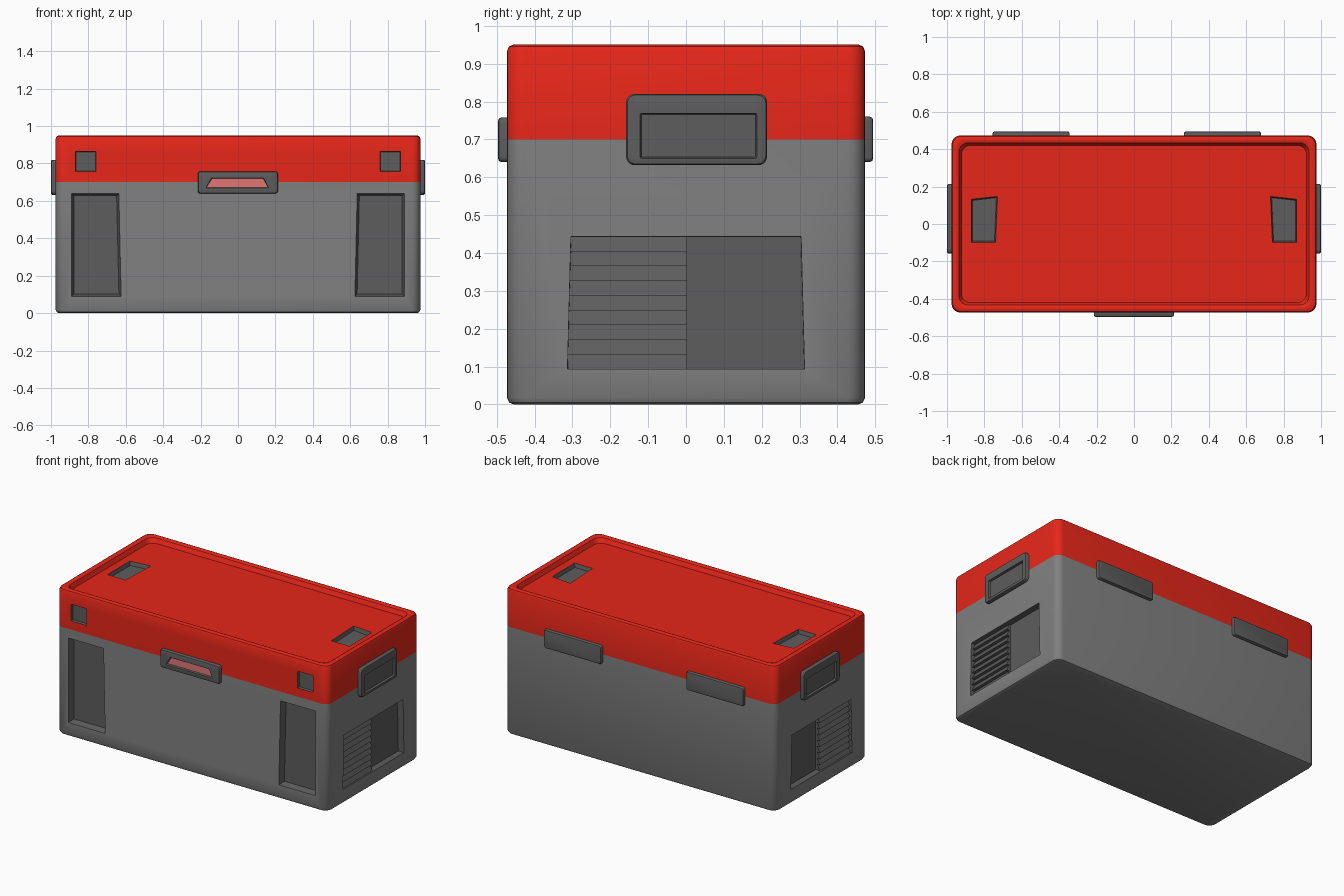
import bpy, bmesh, math
from mathutils import Vector

if "Cube" in bpy.data.objects:
    bpy.data.objects.remove(bpy.data.objects["Cube"])


def material(name, rgb):
    m = bpy.data.materials.new(name)
    m.diffuse_color = (*rgb, 1)
    m.use_nodes = True
    m.node_tree.nodes["Principled BSDF"].inputs["Base Color"].default_value = m.diffuse_color
    return m


GREY = material("body_grey", (0.22, 0.22, 0.22))
DARK = material("trim_dark", (0.11, 0.11, 0.11))
RED = material("lid_red", (0.8, 0.02, 0.01))
PINK = material("latch_pink", (0.75, 0.18, 0.18))

HX, HY = 0.975, 0.473   # half width and half depth of the box
FLOOR = 0.915           # height of the sunken lid panel


def rect(u0, u1, v0, v1):
    return [(u0, v0), (u1, v0), (u1, v1), (u0, v1)]


def inset(q, k):
    (a, b), (c, d), (e, f), (g, h) = q
    return [(a + k, b + k), (c - k, d + k), (e - k, f - k), (g + k, h - k)]


def rounded(q, r, n=5):
    """Polygon with circular corners, n + 1 points per corner."""
    pts, q, w = [], [Vector(p) for p in q], math.sqrt(0.5)
    for i, p in enumerate(q):
        a = p + (q[i - 1] - p).normalized() * r
        b = p + (q[(i + 1) % len(q)] - p).normalized() * r
        for j in range(n + 1):
            t = j / n
            k = ((1 - t) ** 2, 2 * w * t * (1 - t), t * t)
            pts.append((a * k[0] + p * k[1] + b * k[2]) / sum(k))
    return pts


def loft(bm, rings, mat=0, cap_mat=None):
    vs = [[bm.verts.new(p) for p in ring] for ring in rings]
    faces = []
    for a, b in zip(vs, vs[1:]):
        for i in range(len(a)):
            j = (i + 1) % len(a)
            faces.append(bm.faces.new((a[i], a[j], b[j], b[i])))
    faces += [bm.faces.new(vs[0][::-1]), bm.faces.new(vs[-1])]
    for f in faces:
        f.material_index = mat
    if cap_mat is not None:
        faces[-1].material_index = cap_mat
    bmesh.ops.recalc_face_normals(bm, faces=faces)


def finish(name, bm, mats):
    me = bpy.data.meshes.new(name)
    bm.to_mesh(me)
    bm.free()
    for m in mats:
        me.materials.append(m)
    ob = bpy.data.objects.new(name, me)
    bpy.context.collection.objects.link(ob)
    return ob


def select(ob):
    bpy.ops.object.select_all(action='DESELECT')
    ob.select_set(True)
    bpy.context.view_layer.objects.active = ob


def smooth(ob):
    select(ob)
    bpy.ops.object.shade_smooth_by_angle(angle=math.radians(32))


# Surface frames: u, v along the face, d outward
def front(s):
    return lambda u, v, d: (s * u, -HY - d, v)


def back(u, v, d):
    return (u, HY + d, v)


def side(s):
    return lambda u, v, d: (s * (HX + d), u, v)


def top(s):
    return lambda u, v, d: (s * u, v, FLOOR + d)


def pocket(bm, frame, quad, depth, taper):
    loft(bm, [[frame(u, v, 0.02) for u, v in inset(quad, -taper * 0.02 / depth)],
              [frame(u, v, -depth) for u, v in inset(quad, taper)]], mat=1)


def cut(ob, bm):
    cutter = finish("cutter", bm, ob.data.materials)
    cutter.hide_render = True
    mod = ob.modifiers.new("pockets", 'BOOLEAN')
    mod.operation, mod.solver, mod.object = 'DIFFERENCE', 'EXACT', cutter
    select(ob)
    bpy.ops.object.modifier_apply(modifier=mod.name)
    bpy.data.objects.remove(cutter)


def shell(name, levels, mats):
    """Stack of rounded rectangles: (inset, z, corner radius)."""
    bm = bmesh.new()
    box = rect(-HX, HX, -HY, HY)
    loft(bm, [[(p.x, p.y, z) for p in rounded(inset(box, k), r)] for k, z, r in levels])
    return finish(name, bm, mats)


def plate(name, frame, quad, h, r, hole=None, sink=0.0, floor=None):
    """Raised rounded plate, optionally with a recessed panel."""
    levels = [(quad, -0.01, r), (quad, h - 0.008, r),
              (inset(quad, 0.003), h - 0.002, r), (inset(quad, 0.009), h, r)]
    if hole:
        levels += [(hole, h, 0.004), (inset(hole, 0.003), h - sink, 0.004)]
    bm = bmesh.new()
    loft(bm, [[frame(p.x, p.y, d) for p in rounded(q, rr)] for q, d, rr in levels],
         cap_mat=1 if floor else None)
    smooth(finish(name, bm, [DARK] + ([floor] if floor else [])))


# Tub with front and side pockets
tub = shell("tub", [(0.018, 0, 0.045), (0.006, 0.005, 0.045), (0, 0.018, 0.045),
                    (0, 0.70, 0.045)], [GREY, DARK])
bm = bmesh.new()
for s in (1, -1):
    pocket(bm, front(s), [(0.625, 0.09), (0.89, 0.09), (0.89, 0.64), (0.637, 0.64)], 0.04, 0.012)
    pocket(bm, side(s), [(-0.313, 0.093), (0.313, 0.093), (0.304, 0.443), (-0.304, 0.443)], 0.04, 0.001)
cut(tub, bm)
smooth(tub)

# Lid with raised rim, sunken panel and pockets
lid = shell("lid", [(0, 0.70, 0.045), (0, 0.932, 0.045), (0.005, 0.945, 0.045),
                    (0.016, 0.95, 0.045), (0.028, 0.95, 0.045), (0.040, 0.944, 0.045),
                    (0.046, 0.93, 0.045), (0.052, FLOOR, 0.05), (0.07, FLOOR, 0.05)], [RED, DARK])
bm = bmesh.new()
for s in (1, -1):
    pocket(bm, front(s), rect(0.76, 0.87, 0.757, 0.865), 0.015, 0.003)
    pocket(bm, top(s), [(0.74, -0.098), (0.87, -0.098), (0.87, 0.132), (0.73, 0.147)], 0.025, 0.006)
cut(lid, bm)
smooth(lid)

# Louvres in the front half of each side vent
N, Z0, Z1 = 9, 0.093, 0.443
for s, label in ((1, "right"), (-1, "left")):
    profile = [(Z0, -0.045)]
    for i in range(N):
        z = Z0 + (Z1 - Z0) * i / N
        profile += [(z, -0.01), (z + (Z1 - Z0) / N, -0.03)]
    profile.append((Z1, -0.045))
    bm = bmesh.new()
    loft(bm, [[side(s)(y, z, d) for z, d in profile] for y in (-0.311, 0.003)])
    finish(f"{label}_louvres", bm, [DARK])
    # Carry handle
    plate(f"{label}_handle", side(s), rect(-0.158, 0.214, 0.632, 0.82), 0.025, 0.022,
          rect(-0.121, 0.187, 0.65, 0.769), 0.014)

# Front latch with coloured panel
plate("front_latch", front(1), rect(-0.215, 0.213, 0.64, 0.758), 0.023, 0.014,
      [(-0.172, 0.669), (0.164, 0.669), (0.138, 0.722), (-0.142, 0.722)], 0.012, PINK)

# Rear hinges
for x, label in ((-0.55, "left"), (0.473, "right")):
    plate(f"{label}_hinge", back, rect(x - 0.206, x + 0.206, 0.64, 0.76), 0.021, 0.012)
